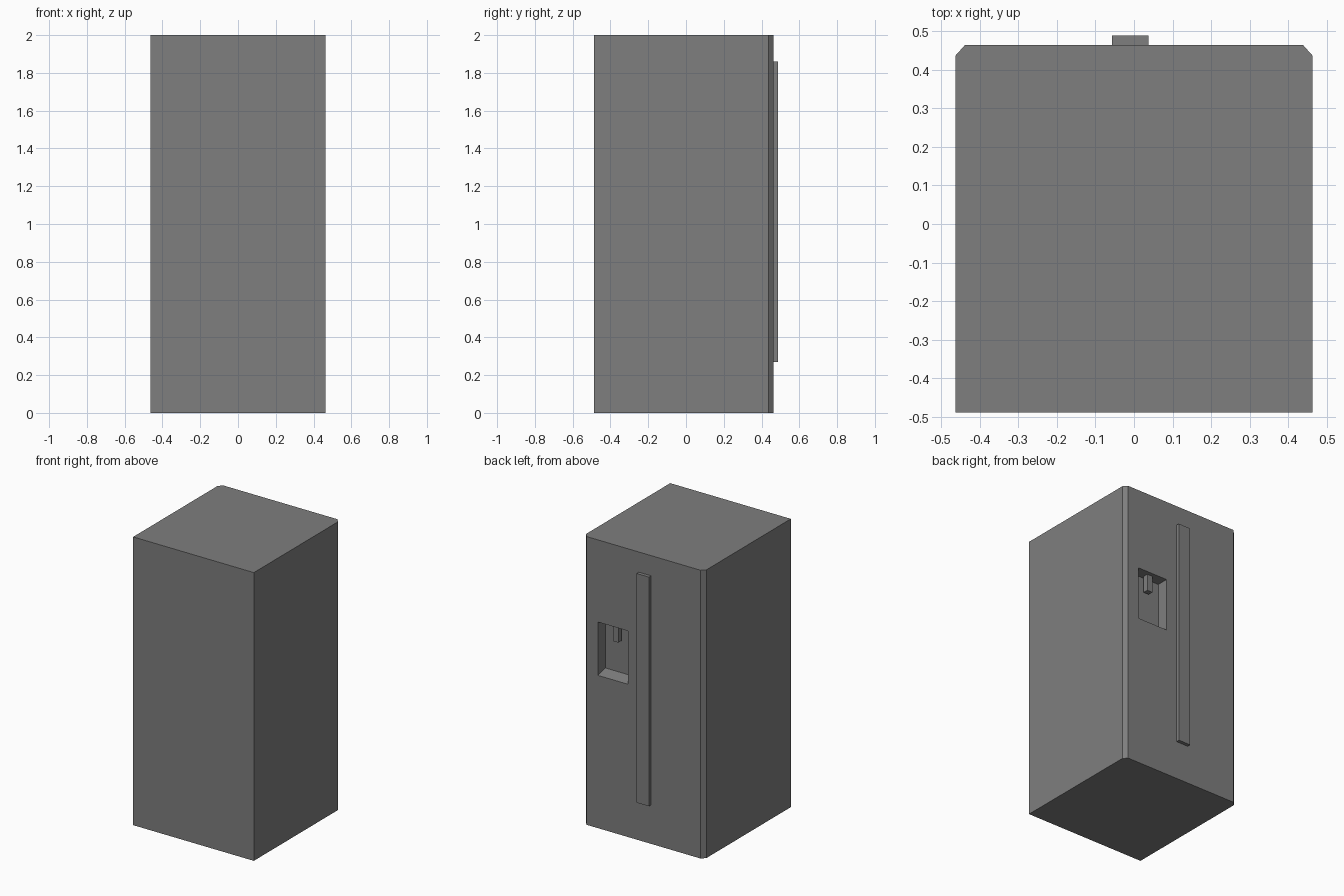
import bpy, bmesh

if "Cube" in bpy.data.objects:
    bpy.data.objects.remove(bpy.data.objects["Cube"])

grey = bpy.data.materials.new("mid_grey")
grey.diffuse_color = (0.21, 0.21, 0.21, 1)
grey.use_nodes = True
grey.node_tree.nodes["Principled BSDF"].inputs["Base Color"].default_value = grey.diffuse_color


def prism(name, profile, vector):
    """Extrude a flat closed profile along a vector into a solid."""
    bm = bmesh.new()
    face = bm.faces.new([bm.verts.new(p) for p in profile])
    ext = bmesh.ops.extrude_face_region(bm, geom=[face], use_keep_orig=True)
    moved = [g for g in ext["geom"] if isinstance(g, bmesh.types.BMVert)]
    bmesh.ops.translate(bm, verts=moved, vec=vector)
    bmesh.ops.recalc_face_normals(bm, faces=bm.faces)
    mesh = bpy.data.meshes.new(name)
    bm.to_mesh(mesh)
    bm.free()
    mesh.materials.append(grey)
    obj = bpy.data.objects.new(name, mesh)
    bpy.context.collection.objects.link(obj)
    return obj


def box(name, x, y, z):
    base = [(x[0], y[0], z[0]), (x[1], y[0], z[0]),
            (x[1], y[1], z[0]), (x[0], y[1], z[0])]
    return prism(name, base, (0, 0, z[1] - z[0]))


BACK, DOOR, TOP = -0.488, 0.464, 2.0
HALF, CUT_X, CUT_Y = 0.463, 0.025, 0.028

# Cabinet with chamfered vertical edges on the door side
right = [(HALF, BACK), (HALF, DOOR - CUT_Y), (HALF - CUT_X, DOOR)]
outline = right + [(-x, y) for x, y in reversed(right)]
cabinet = prism("cabinet", [(x, y, 0) for x, y in outline], (0, 0, TOP))

# Dispenser recess with a floor that rises towards its back
RX, RZ, DEPTH = (0.119, 0.351), (1.06, 1.43), 0.082
side = [(DOOR + 0.082, RZ[0] - 0.02), (DOOR + 0.082, RZ[1]),
        (DOOR - DEPTH, RZ[1]), (DOOR - DEPTH, RZ[0] + 0.02)]
cutter = prism("recess_cutter", [(RX[0], y, z) for y, z in side],
               (RX[1] - RX[0], 0, 0))
cutter.hide_render = True
mod = cabinet.modifiers.new("recess", "BOOLEAN")
mod.operation = "DIFFERENCE"
mod.solver = "EXACT"
mod.object = cutter
bpy.context.view_layer.objects.active = cabinet
bpy.ops.object.modifier_apply(modifier=mod.name)
bpy.data.objects.remove(cutter)

# Spout hanging from the recess ceiling
box("dispenser_spout", (0.214, 0.256), (0.40, 0.437), (1.313, RZ[1]))

# Long upright door handle
box("door_handle", (-0.057, 0.037), (DOOR, 0.488), (0.27, 1.86))
